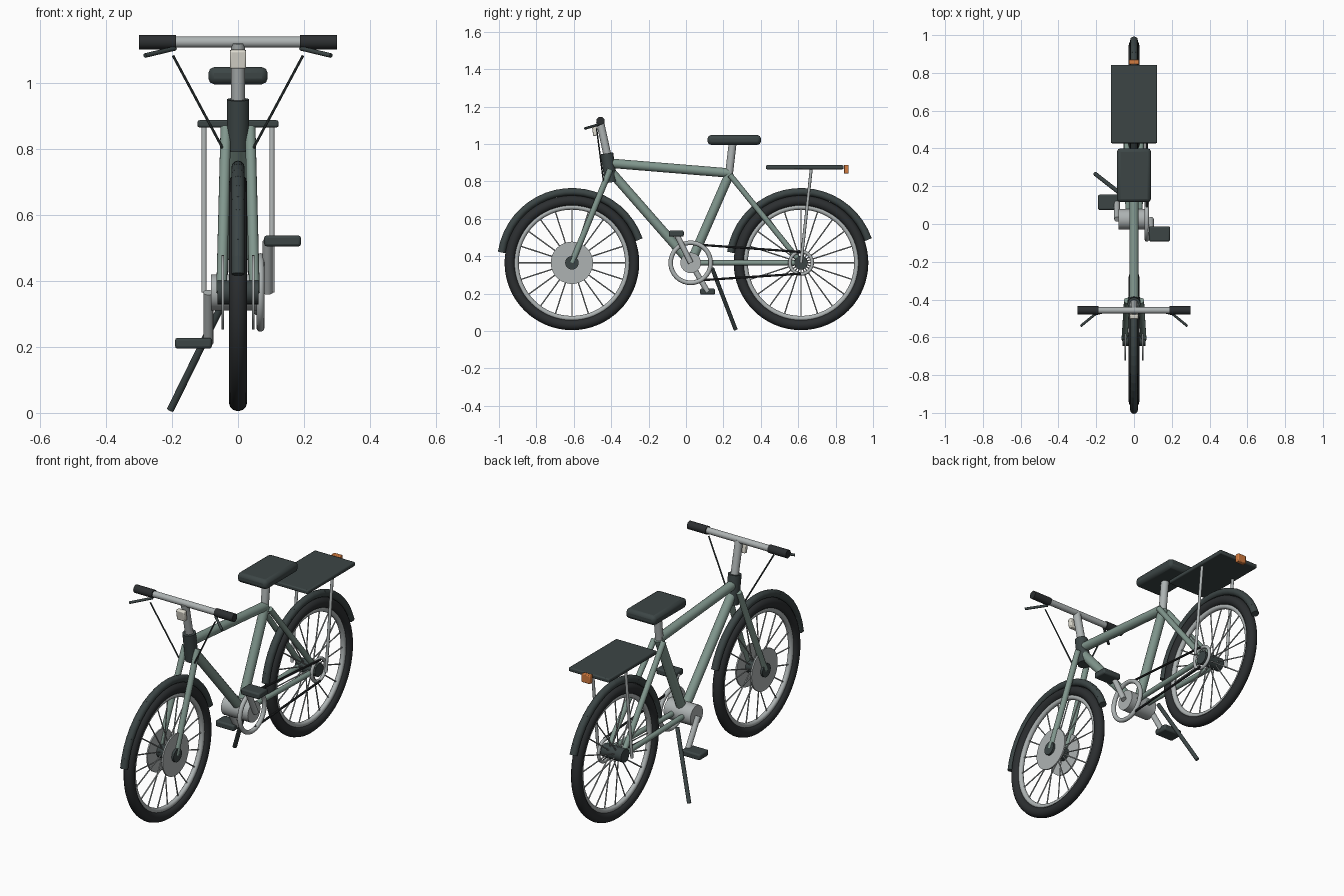
import bpy
from math import sin, cos, pi, radians
from mathutils import Vector

if "Cube" in bpy.data.objects:
    bpy.data.objects.remove(bpy.data.objects["Cube"])


def mat(name, c):
    m = bpy.data.materials.new(name)
    m.diffuse_color = (*c, 1)
    m.use_nodes = True
    m.node_tree.nodes["Principled BSDF"].inputs["Base Color"].default_value = m.diffuse_color
    return m


TYRE = mat("tyre_black", (0.025, 0.028, 0.03))
DARK = mat("dark_grey", (0.045, 0.06, 0.06))
GREEN = mat("sage_green", (0.22, 0.31, 0.27))
SILVER = mat("silver", (0.42, 0.45, 0.45))
CREAM = mat("cream", (0.72, 0.7, 0.62))
ORANGE = mat("orange", (0.65, 0.2, 0.05))


def finish(name, m):
    o = bpy.context.object
    o.name = name
    o.data.materials.append(m)
    bpy.ops.object.shade_smooth_by_angle(angle=radians(40))
    return o


def rod(name, a, b, r, m, sides=16):
    a, b = Vector(a), Vector(b)
    d = b - a
    bpy.ops.mesh.primitive_cylinder_add(vertices=sides, radius=r, depth=d.length, location=(a + b) / 2,
                                        rotation=d.to_track_quat('Z', 'Y').to_euler())
    return finish(name, m)


def box(name, loc, size, m, bevel=0.006, rot=0):
    bpy.ops.mesh.primitive_cube_add(size=1, location=loc, rotation=(rot, 0, 0))
    o = bpy.context.object
    o.scale = size
    bpy.ops.object.transform_apply(location=False, rotation=False, scale=True)
    b = o.modifiers.new("bevel", 'BEVEL')
    b.width, b.segments = bevel, 2
    return finish(name, m)


def ring(name, loc, R, r, m, seg=64):
    bpy.ops.mesh.primitive_torus_add(major_radius=R, minor_radius=r, major_segments=seg, minor_segments=12,
                                     location=loc, rotation=(0, pi / 2, 0))
    return finish(name, m)


def join(name, parts):
    bpy.ops.object.select_all(action='DESELECT')
    for p in parts:
        p.select_set(True)
    bpy.context.view_layer.objects.active = parts[0]
    bpy.ops.object.join()
    parts[0].name = name


Z = 0.365


# Wheels with spokes and segmented mudguards
def wheel(side, y):
    def at(r, t, x=0):
        return (x, y + r * cos(t), Z + r * sin(t))
    ring(side + "_tyre", (0, y, Z), 0.332, 0.028, TYRE)
    ring(side + "_rim", (0, y, Z), 0.298, 0.014, SILVER)
    rod(side + "_hub", (-0.062, y, Z), (0.062, y, Z), 0.036, DARK, 24)
    n = 20
    join(side + "_spokes", [rod("spoke", at(0.03, 2 * pi * i / n, 0.02 * (-1) ** i), at(0.295, 2 * pi * i / n),
                                0.0035, SILVER, 6) for i in range(n)])
    k, t0, t1 = 20, radians(19), radians(171)
    step = (t1 - t0) / k
    join(side + "_mudguard", [rod("segment", at(0.38, t0 + step * i), at(0.38, t0 + step * (i + 1.08)),
                                  0.02, DARK, 12) for i in range(k)])


FY, RY = -0.61, 0.615
wheel("front", FY)
wheel("rear", RY)
for s, n in ((1, "right"), (-1, "left")):
    rod(n + "_front_disc", (s * 0.042, FY, Z), (s * 0.05, FY, Z), 0.113, SILVER, 40)

# Frame
BB, SEAT = (0, 0.025, Z), (0, 0.235, 0.845)
rod("top_tube", (0, -0.40, 0.897), SEAT, 0.025, GREEN)
rod("down_tube", (0, -0.40, 0.85), BB, 0.025, GREEN)
rod("seat_tube", SEAT, BB, 0.025, GREEN)
rod("head_tube", (0, -0.423, 0.95), (0, -0.40, 0.795), 0.034, DARK, 20)
for s, n in ((1, "right"), (-1, "left")):
    rod(n + "_fork_leg", (s * 0.037, -0.405, 0.865), (s * 0.05, FY, Z), 0.016, GREEN)
    rod(n + "_seat_stay", (s * 0.028, 0.235, 0.835), (s * 0.047, RY, Z), 0.015, GREEN)
    rod(n + "_chain_stay", (s * 0.03, 0.025, Z), (s * 0.047, RY, Z), 0.014, GREEN)

# Saddle
rod("seat_post", (0, 0.23, 0.84), (0, 0.25, 1.01), 0.021, SILVER)
box("seat", (0, 0.258, 1.022), (0.18, 0.285, 0.052), DARK, 0.018)

# Steering
rod("stem", (0, -0.46, 1.122), (0, -0.418, 0.93), 0.021, SILVER)
rod("handlebar", (-0.2, -0.457, 1.124), (0.2, -0.457, 1.124), 0.017, SILVER)
box("front_lamp", (0, -0.488, 1.072), (0.05, 0.024, 0.056), CREAM, 0.005, 0.15)
for s, n in ((1, "right"), (-1, "left")):
    rod(n + "_grip", (s * 0.188, -0.457, 1.124), (s * 0.3, -0.457, 1.124), 0.022, TYRE)
    rod(n + "_brake_lever", (s * 0.19, -0.465, 1.105), (s * 0.282, -0.54, 1.083), 0.007, DARK, 10)
    rod(n + "_brake_cable", (s * 0.197, -0.478, 1.083), (s * 0.04, -0.44, 0.79), 0.004, DARK, 8)

# Cranks, pedals and chain
rod("bottom_bracket", (-0.082, 0.025, Z), (0.08, 0.025, Z), 0.055, SILVER, 24)
CX = 0.068
ring("chainring", (CX, 0.025, Z), 0.107, 0.012, SILVER)
ring("rear_sprocket", (CX - 0.01, RY, Z), 0.06, 0.009, SILVER, 40)
for s, n, py, pz in ((1, "right", -0.052, 0.521), (-1, "left", 0.115, 0.211)):
    rod(n + "_crank", (s * 0.09, 0.025, Z), (s * 0.09, py, pz), 0.015, SILVER)
    box(n + "_pedal", (s * 0.135, py, pz), (0.112, 0.08, 0.033), DARK, 0.008)
rod("chain_top", (CX, 0.05, 0.463), (CX, RY, 0.423), 0.006, TYRE, 8)
rod("chain_bottom", (CX, 0.05, 0.27), (CX, RY, 0.307), 0.006, TYRE, 8)

# Kickstand
rod("kickstand", (-0.045, 0.14, 0.335), (-0.205, 0.265, 0.009), 0.011, DARK, 12)

# Luggage rack and rear lamp
box("rack", (0, 0.635, 0.876), (0.246, 0.415, 0.022), DARK)
for s, n in ((1, "right"), (-1, "left")):
    rod(n + "_rack_strut", (s * 0.103, 0.67, 0.87), (s * 0.103, RY, Z), 0.008, SILVER, 12)
box("rear_lamp", (0, 0.857, 0.866), (0.052, 0.026, 0.046), ORANGE, 0.004)
